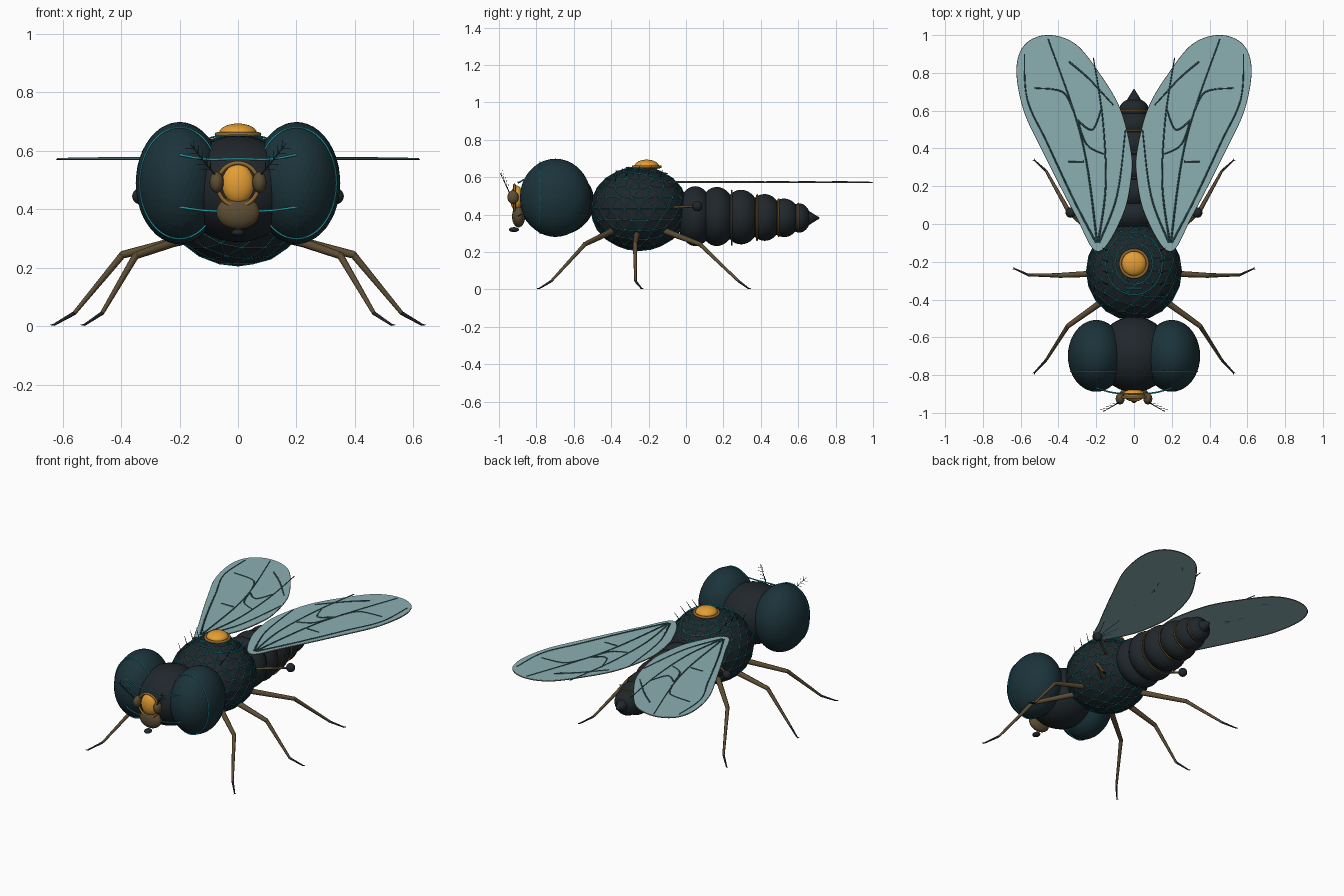
import bpy, bmesh, math
from mathutils import Vector, Matrix

if "Cube" in bpy.data.objects:
    bpy.data.objects.remove(bpy.data.objects["Cube"])


def material(name, rgb):
    m = bpy.data.materials.new(name)
    m.diffuse_color = (*rgb, 1)
    m.use_nodes = True
    m.node_tree.nodes["Principled BSDF"].inputs["Base Color"].default_value = m.diffuse_color
    return m


SHELL = material("dark_shell", (0.014, 0.020, 0.024))
EYE = material("eye_teal", (0.011, 0.033, 0.043))
CYAN = material("cyan_line", (0.02, 0.36, 0.42))
AMBER = material("amber", (0.78, 0.34, 0.035))
BRONZE = material("bronze", (0.28, 0.14, 0.03))
BROWN = material("brown", (0.11, 0.075, 0.035))
WING = material("wing_film", (0.26, 0.43, 0.45))
VEIN = material("vein", (0.03, 0.10, 0.11))


def finish(name, bm, mat, smooth=True):
    me = bpy.data.meshes.new(name)
    bmesh.ops.recalc_face_normals(bm, faces=bm.faces[:])
    for f in bm.faces:
        f.smooth = smooth
    bm.to_mesh(me)
    bm.free()
    me.materials.append(mat)
    ob = bpy.data.objects.new(name, me)
    bpy.context.collection.objects.link(ob)
    return ob


def ball(name, c, r, mat, ico=0):
    """Ellipsoid: smooth UV sphere, or faceted icosphere when ico > 0."""
    bm = bmesh.new()
    if ico:
        bmesh.ops.create_icosphere(bm, subdivisions=ico, radius=1)
    else:
        bmesh.ops.create_uvsphere(bm, u_segments=32, v_segments=20, radius=1)
    bmesh.ops.transform(bm, matrix=Matrix.Translation(c) @ Matrix.Diagonal((*r, 1)), verts=bm.verts)
    return finish(name, bm, mat, not ico)


def spline(pts, closed=False, steps=8):
    """Catmull-Rom curve through the points."""
    p = [Vector(q) for q in pts]
    n = len(p)
    out = []
    for i in range(n if closed else n - 1):
        if closed:
            a, b, c, d = (p[(i + k) % n] for k in (-1, 0, 1, 2))
        else:
            a, b, c, d = p[max(i - 1, 0)], p[i], p[i + 1], p[min(i + 2, n - 1)]
        for s in range(steps):
            t = s / steps
            out.append(0.5 * (2 * b + (c - a) * t + (2 * a - 5 * b + 4 * c - d) * t * t
                              + (3 * b - a - 3 * c + d) * t ** 3))
    if not closed:
        out.append(p[-1])
    return out


def tube(name, paths, mat, closed=False, res=2):
    """Round tubes; each path is (points, start radius, end radius)."""
    cu = bpy.data.curves.new(name, 'CURVE')
    cu.dimensions = '3D'
    cu.bevel_depth = 1
    cu.bevel_resolution = res
    cu.use_fill_caps = True
    for pts, r0, r1 in paths:
        sp = cu.splines.new('POLY')
        sp.points.add(len(pts) - 1)
        for i, q in enumerate(pts):
            sp.points[i].co = (*q, 1)
            sp.points[i].radius = r0 + (r1 - r0) * i / (len(pts) - 1)
        sp.use_cyclic_u = closed
        sp.use_smooth = True
    cu.materials.append(mat)
    ob = bpy.data.objects.new(name, cu)
    bpy.context.collection.objects.link(ob)
    bpy.ops.object.select_all(action='DESELECT')
    ob.select_set(True)
    bpy.context.view_layer.objects.active = ob
    bpy.ops.object.convert(target='MESH')
    return ob


def ring(name, c, rx, ry, minor, mat, axis='y'):
    """Elliptical hoop around the y or z axis."""
    pts = []
    for i in range(48):
        a = math.tau * i / 48
        u, v = rx * math.cos(a), ry * math.sin(a)
        pts.append(Vector(c) + Vector((u, 0, v) if axis == 'y' else (u, v, 0)))
    return tube(name, [(pts, minor, minor)], mat, closed=True)


# Thorax with triangulated cyan lattice
TC, TR = Vector((0, -0.25, 0.432)), Vector((0.252, 0.26, 0.225))
ball("thorax", TC, TR, SHELL, 3)
net = ball("thorax_lattice", TC, TR * 1.003, CYAN, 3)
wire = net.modifiers.new("wire", 'WIREFRAME')
wire.thickness = 0.003
wire.offset = 0


def on_thorax(x, y, lift=1.005):
    u, v = x / TR.x, (y - TC.y) / TR.y
    return Vector((x, y, TC.z + TR.z * lift * math.sqrt(max(0, 1 - u * u - v * v))))


# Dome on the back, its collar and the line work around it
ball("back_dome", (0, -0.21, 0.66), (0.065, 0.065, 0.034), AMBER)
ring("dome_collar", (0, -0.21, 0.656), 0.072, 0.072, 0.008, BRONZE, 'z')
for r in (0.1, 0.15):
    loop = [on_thorax(r * math.cos(a), -0.21 + r * 1.1 * math.sin(a), 1.02)
            for a in [math.tau * i / 48 for i in range(48)]]
    tube("back_ring", [(loop, 0.003, 0.003)], CYAN, closed=True)
tube("back_dash", [([on_thorax(-0.045, -0.34, 1.02), on_thorax(0.045, -0.34, 1.02)], 0.003, 0.003)], CYAN)

# Head, face lens and mouthparts
ball("head", (0, -0.69, 0.47), (0.2, 0.2, 0.182), SHELL)
ball("face_lens", (0, -0.905, 0.487), (0.055, 0.035, 0.068), AMBER)
ring("face_lens_rim", (0, -0.917, 0.485), 0.07, 0.074, 0.007, BRONZE)
ball("mouth_cone", (0, -0.895, 0.39), (0.074, 0.035, 0.058), BROWN)
ball("mouth_pad", (0, -0.92, 0.32), (0.022, 0.027, 0.013), SHELL)
for z, end, dip in ((0.572, 0.587, 0.573), (0.396, 0.408, 0.393)):
    path = spline([(-0.2, -0.868, end), (-0.11, -0.893, z), (0, -0.898, dip),
                   (0.11, -0.893, z), (0.2, -0.868, end)])
    tube("face_line", [(path, 0.004, 0.004)], CYAN)

# Abdomen segments, bands and tip
for i, (y, h, r, z) in enumerate([(0.05, 0.10, 0.160, 0.392), (0.165, 0.105, 0.158, 0.39),
                                  (0.295, 0.105, 0.146, 0.387), (0.42, 0.095, 0.125, 0.385),
                                  (0.525, 0.085, 0.103, 0.383), (0.605, 0.06, 0.078, 0.382)]):
    ball("abdomen_segment_%d" % (i + 1), (0, y, z), (r, h, r), SHELL)
for y, r in ((0.245, 0.145), (0.38, 0.121), (0.495, 0.099), (0.6, 0.076)):
    ring("abdomen_band", (0, y, 0.384), r, r, 0.0045, BRONZE)
bm = bmesh.new()
bmesh.ops.create_cone(bm, cap_ends=True, segments=24, radius1=0.07, radius2=0.002, depth=0.11)
bmesh.ops.transform(bm, matrix=Matrix.Translation((0, 0.66, 0.382)) @ Matrix.Rotation(-math.pi / 2, 4, 'X'),
                    verts=bm.verts)
finish("abdomen_tip", bm, SHELL)

# Wing outline and veins for the +x side (x, y)
OUTLINE = [(0.19, -0.145), (0.31, 0.05), (0.49, 0.4), (0.585, 0.61), (0.62, 0.82), (0.575, 0.95),
           (0.455, 0.998), (0.31, 0.95), (0.18, 0.79), (0.075, 0.61), (0.02, 0.4), (0.015, 0.26), (0.06, 0.05)]
VEINS = [[(0.2, -0.1), (0.32, 0.13), (0.46, 0.43), (0.565, 0.66), (0.58, 0.9)],
         [(0.195, -0.1), (0.25, 0.32), (0.32, 0.6), (0.455, 0.98)],
         [(0.19, -0.1), (0.15, 0.2), (0.165, 0.55), (0.215, 0.88)],
         [(0.185, -0.1), (0.09, 0.15), (0.045, 0.5)],
         [(0.32, 0.6), (0.38, 0.7), (0.53, 0.72)], [(0.345, 0.86), (0.24, 0.77), (0.11, 0.63)],
         [(0.3, 0.55), (0.22, 0.5), (0.17, 0.62)], [(0.265, 0.33), (0.35, 0.33)],
         [(0.3, 0.55), (0.25, 0.42), (0.16, 0.37)]]
# Legs as hip, knee, ankle, toe on the +x side
LEGS = {"front": [(0.14, -0.39, 0.315), (0.35, -0.54, 0.242), (0.465, -0.72, 0.045), (0.525, -0.785, 0.005)],
        "middle": [(0.15, -0.26, 0.305), (0.395, -0.272, 0.245), (0.56, -0.27, 0.045), (0.63, -0.238, 0.005)],
        "rear": [(0.14, -0.12, 0.315), (0.35, 0.075, 0.242), (0.465, 0.28, 0.045), (0.525, 0.335, 0.005)]}

for s, side in ((1, "right"), (-1, "left")):
    def m(x, y, z):
        return Vector((s * x, y, z))

    # Eye and its hoop
    ball(side + "_eye", m(0.2, -0.698, 0.49), (0.15, 0.19, 0.209), EYE, 4)
    ring(side + "_eye_line", m(0.2, -0.78, 0.49), 0.137, 0.191, 0.003, CYAN)

    # Antenna with feathered bristle
    ball(side + "_antenna", m(0.073, -0.925, 0.493), (0.024, 0.03, 0.036), BROWN)
    a, b = m(0.08, -0.945, 0.52), m(0.165, -0.995, 0.625)
    hairs = [([a, b], 0.003, 0.001)]
    for i in range(1, 6):
        p = a.lerp(b, i / 6)
        hairs += [([p, p + m(0.03, 0.004, 0.0)], 0.0014, 0.0007),
                  ([p, p + m(0.0, 0.004, 0.03)], 0.0014, 0.0007)]
    tube(side + "_antenna_bristle", hairs, SHELL, res=1)

    # Wing membrane, rim and veins
    edge = [m(p.x, p.y, 0.571) for p in spline([(x, y, 0) for x, y in OUTLINE], True)]
    bm = bmesh.new()
    face = bm.faces.new([bm.verts.new(p) for p in edge])
    ext = bmesh.ops.extrude_face_region(bm, geom=[face])
    bmesh.ops.translate(bm, vec=(0, 0, 0.004), verts=[v for v in ext["geom"] if isinstance(v, bmesh.types.BMVert)])
    finish(side + "_wing", bm, WING, False)
    tube(side + "_wing_rim", [(edge, 0.0025, 0.0025)], BROWN, closed=True, res=1)
    tube(side + "_wing_veins", [(spline([m(x, y, 0.575) for x, y in v]), 0.005, 0.003) for v in VEINS], VEIN, res=1)

    # Balancer knob on a stalk
    ball(side + "_balancer", m(0.335, 0.06, 0.445), (0.027, 0.027, 0.027), SHELL)
    tube(side + "_balancer_stalk", [([m(0.17, -0.06, 0.44), m(0.33, 0.055, 0.445)], 0.008, 0.006)], BROWN)

    # Legs
    for name, pts in LEGS.items():
        hip, knee, ankle, toe = (m(*p) for p in pts)
        label = "%s_%s_" % (side, name)
        tube(label + "thigh", [([hip, knee], 0.018, 0.013)], BROWN)
        tube(label + "shin", [([knee, ankle], 0.012, 0.007)], BROWN)
        ball(label + "knee", knee, (0.013,) * 3, BROWN, 2)
        d = (toe - ankle).normalized()
        d.z = 0
        w = Vector((-d.y, d.x, 0)) * 0.5
        tube(label + "foot", [([ankle, toe], 0.007, 0.004), ([toe, toe + (d + w) * 0.014], 0.003, 0.001),
                              ([toe, toe + (d - w) * 0.014], 0.003, 0.001)], SHELL)

    # Back bristles
    hairs = []
    for i in range(5):
        p = on_thorax(s * 0.14, -0.38 + 0.06 * i, 0.99)
        hairs.append(([p, p + m(0.03, 0.015, 0.05)], 0.003, 0.001))
    tube(side + "_back_bristles", hairs, SHELL, res=1)
